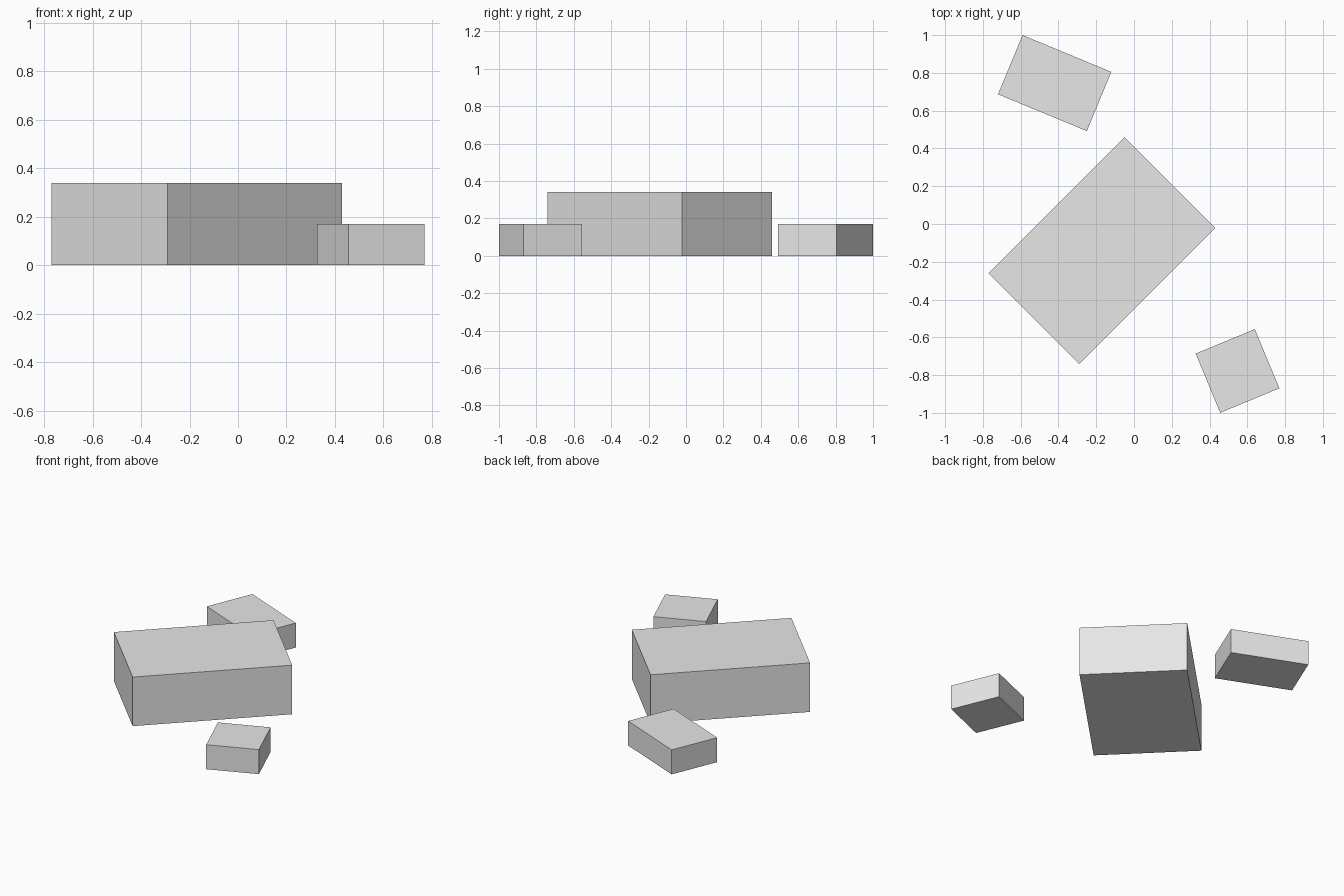
import bpy
import math

if "Cube" in bpy.data.objects:
    bpy.data.objects.remove(bpy.data.objects["Cube"])

grey = bpy.data.materials.new("light_grey")
grey.diffuse_color = (0.8, 0.8, 0.8, 1.0)
grey.use_nodes = True
grey.node_tree.nodes["Principled BSDF"].inputs["Base Color"].default_value = grey.diffuse_color


def block(name, x, y, size, angle):
    """Box standing on the ground, turned about the vertical axis."""
    bpy.ops.mesh.primitive_cube_add(size=1, location=(x, y, size[2] / 2),
                                    rotation=(0, 0, math.radians(angle)))
    obj = bpy.context.object
    obj.name = name
    obj.scale = size
    bpy.ops.object.transform_apply(location=False, rotation=False, scale=True)
    obj.data.materials.append(grey)


# Large central block
block("large_block", -0.17, -0.14, (1.018, 0.679, 0.34), 45)
# Oblong block behind
block("rear_block", -0.42, 0.746, (0.509, 0.339, 0.17), -22.5)
# Square block in front
block("front_block", 0.548, -0.778, (0.339, 0.339, 0.17), 22.5)
